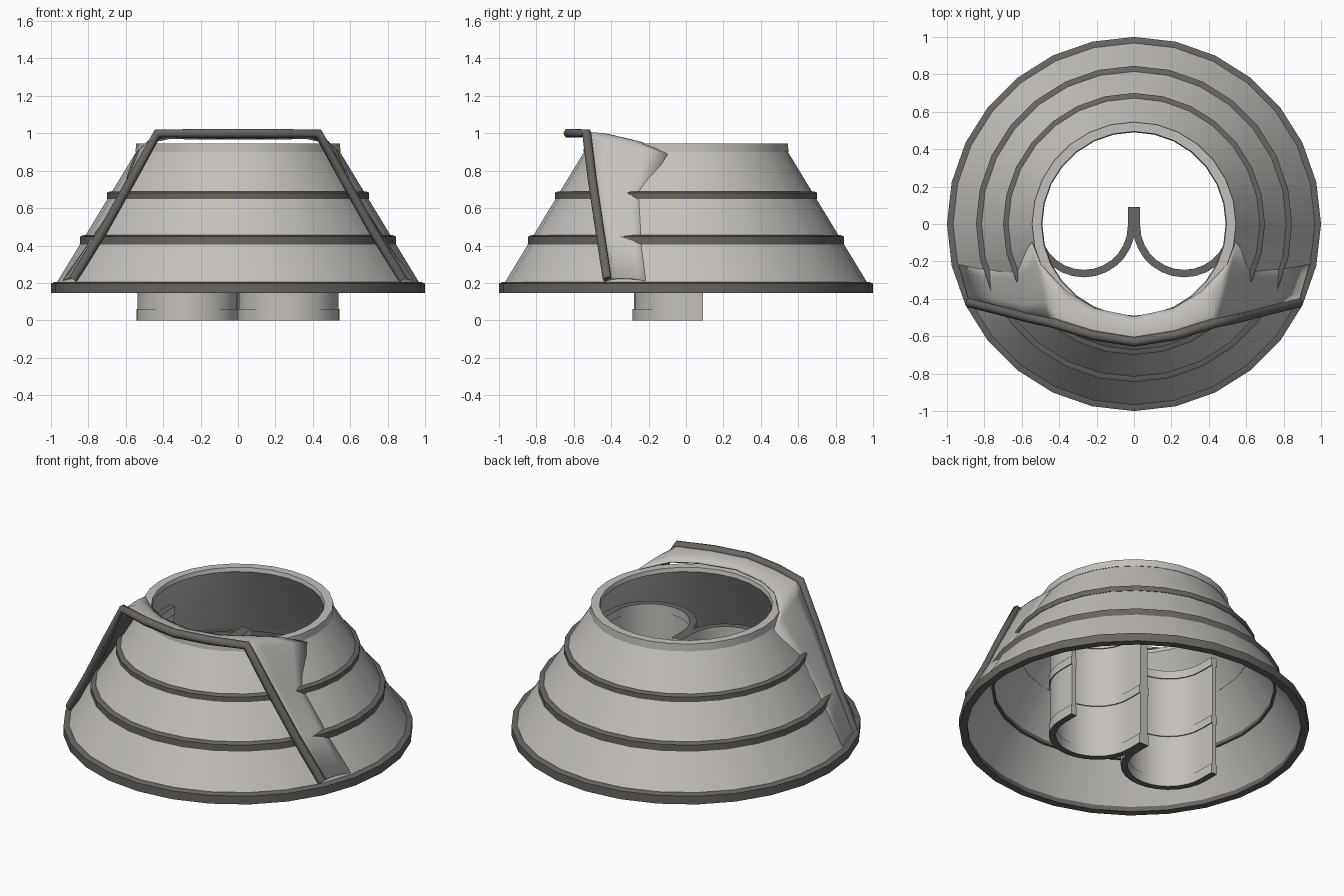
import bpy, bmesh, math
from mathutils import Vector

if "Cube" in bpy.data.objects:
    bpy.data.objects.remove(bpy.data.objects["Cube"])


def material(name, colour):
    mat = bpy.data.materials.new(name)
    mat.diffuse_color = (*colour, 1)
    mat.use_nodes = True
    mat.node_tree.nodes["Principled BSDF"].inputs["Base Color"].default_value = mat.diffuse_color
    return mat


GREY = material("warm_grey", (0.55, 0.53, 0.505))
DARK = material("dark_trim", (0.14, 0.13, 0.12))


def make_object(name, verts, faces, mat=GREY, dark_ends=False, up=False, angle=30):
    mesh = bpy.data.meshes.new(name)
    mesh.from_pydata(verts, [], faces)
    mesh.materials.append(mat)
    mesh.materials.append(DARK)
    bm = bmesh.new()
    bm.from_mesh(mesh)
    bmesh.ops.recalc_face_normals(bm, faces=bm.faces)
    if up and sum(f.normal.z for f in bm.faces) < 0:
        bmesh.ops.reverse_faces(bm, faces=bm.faces)
    if dark_ends:
        for f in bm.faces:
            f.material_index = int(abs(f.normal.z) > 0.5)
    bm.to_mesh(mesh)
    bm.free()
    obj = bpy.data.objects.new(name, mesh)
    bpy.context.collection.objects.link(obj)
    bpy.ops.object.select_all(action='DESELECT')
    obj.select_set(True)
    bpy.context.view_layer.objects.active = obj
    bpy.ops.object.shade_smooth_by_angle(angle=math.radians(angle))
    return obj


def lathe(name, profile, mat=GREY, sides=28):
    """Revolve a closed (radius, z) profile around z."""
    n = len(profile)
    verts = [(r * math.cos(2 * math.pi * i / sides), r * math.sin(2 * math.pi * i / sides), z)
             for i in range(sides) for r, z in profile]
    faces = [(i * n + j, i * n + (j + 1) % n,
              (i + 1) % sides * n + (j + 1) % n, (i + 1) % sides * n + j)
             for i in range(sides) for j in range(n)]
    return make_object(name, verts, faces, mat)


def cone_r(z):
    return 0.97 - 0.607 * (z - 0.2)


# conical shell, thin and open at both ends, with a light neck rim
lathe("conical_shell", [(cone_r(0.17), 0.17), (cone_r(0.90), 0.90), (0.548, 0.90), (0.545, 0.945),
                        (0.495, 0.945), (0.49, 0.92), (cone_r(0.17) - 0.03, 0.17)])

# dark raised bands around the shell, sloping on top
for name, r, z0, z1 in (("base_band", 1.0, 0.145, 0.205), ("lower_band", 0.845, 0.40, 0.455),
                        ("upper_band", 0.70, 0.65, 0.69)):
    inner = 0.955 if name == "base_band" else cone_r(z1) - 0.015
    lathe(name, [(inner, z0), (r, z0), (r, z1 - 0.008), (cone_r(z1) + 0.012, z1), (inner, z1)], DARK)


def u_channel(name, side, half, z0, z1, mat=GREY, steps=14):
    """Upright U-shaped channel, open to the back."""
    cx, cy, rad, end = side * 0.268, -0.01, 0.255, 0.09
    verts = []
    for i in range(-1, steps + 2):
        a = math.pi + math.pi * min(max(i, 0), steps) / steps
        for r, z in ((rad - half, z0), (rad + half, z0), (rad + half, z1), (rad - half, z1)):
            y = end if i in (-1, steps + 1) else cy + r * math.sin(a)
            verts.append((cx + r * math.cos(a), y, z))
    n = steps + 3
    faces = [(i * 4 + j, i * 4 + (j + 1) % 4, i * 4 + 4 + (j + 1) % 4, i * 4 + 4 + j)
             for i in range(n - 1) for j in range(4)]
    faces += [(0, 1, 2, 3), tuple(n * 4 - 4 + j for j in range(4))]
    return make_object(name, verts, faces, mat, dark_ends=True)


# pair of inner channels with bands
for side, label in ((-1, "left"), (1, "right")):
    u_channel(label + "_channel", side, 0.014, 0.005, 0.755)
    for part, z0, z1 in (("foot", 0.0, 0.06), ("middle", 0.33, 0.38), ("top", 0.71, 0.76)):
        u_channel(f"{label}_channel_{part}_band", side, 0.02, z0, z1)

# front flap: outer edge and the line where it meets the shell
outer = [(0, -0.63, 1.0), (0.22, -0.595, 1.0), (0.43, -0.53, 1.0), (0.44, -0.528, 0.98),
         (0.45, -0.525, 0.96), (0.57, -0.50, 0.75), (0.72, -0.46, 0.48), (0.88, -0.42, 0.22)]
inner = [(0, -0.495, 0.975), (0.21, -0.45, 0.975), (0.36, -0.36, 0.98), (0.48, -0.24, 0.955),
         (0.55, -0.10, 0.89), (0.63, -0.22, 0.67), (0.79, -0.23, 0.43), (0.94, -0.21, 0.21)]


def both_sides(pts):
    return [(-x, y, z) for x, y, z in reversed(pts[1:])] + pts


rim, root = both_sides(outer), both_sides(inner)
verts, rows = [], 5
for o, i in zip(rim, root):
    for k in range(rows):
        t = k / (rows - 1)
        p = Vector(o).lerp(Vector(i), t)
        p.z += 0.012 * math.sin(math.pi * t)
        verts.append(p)
faces = [(c * rows + k, c * rows + k + 1, (c + 1) * rows + k + 1, (c + 1) * rows + k)
         for c in range(len(rim) - 1) for k in range(rows - 1)]
flap = make_object("front_flap", verts, faces, up=True, angle=50)
solid = flap.modifiers.new("thickness", 'SOLIDIFY')
solid.thickness = 0.01
solid.offset = -1
solid.material_offset = 1

# dark rolled hem along the flap edge
curve = bpy.data.curves.new("flap_hem", 'CURVE')
curve.dimensions = '3D'
curve.bevel_depth = 0.026
curve.bevel_resolution = 1
curve.use_fill_caps = True
curve.materials.append(DARK)
hem_pts = [p for p in rim if not 0.9 < p[2] < 0.99]
spline = curve.splines.new('POLY')
spline.points.add(len(hem_pts) - 1)
for pt, p in zip(spline.points, hem_pts):
    pt.co = (*p, 1)
hem = bpy.data.objects.new("flap_hem", curve)
bpy.context.collection.objects.link(hem)
